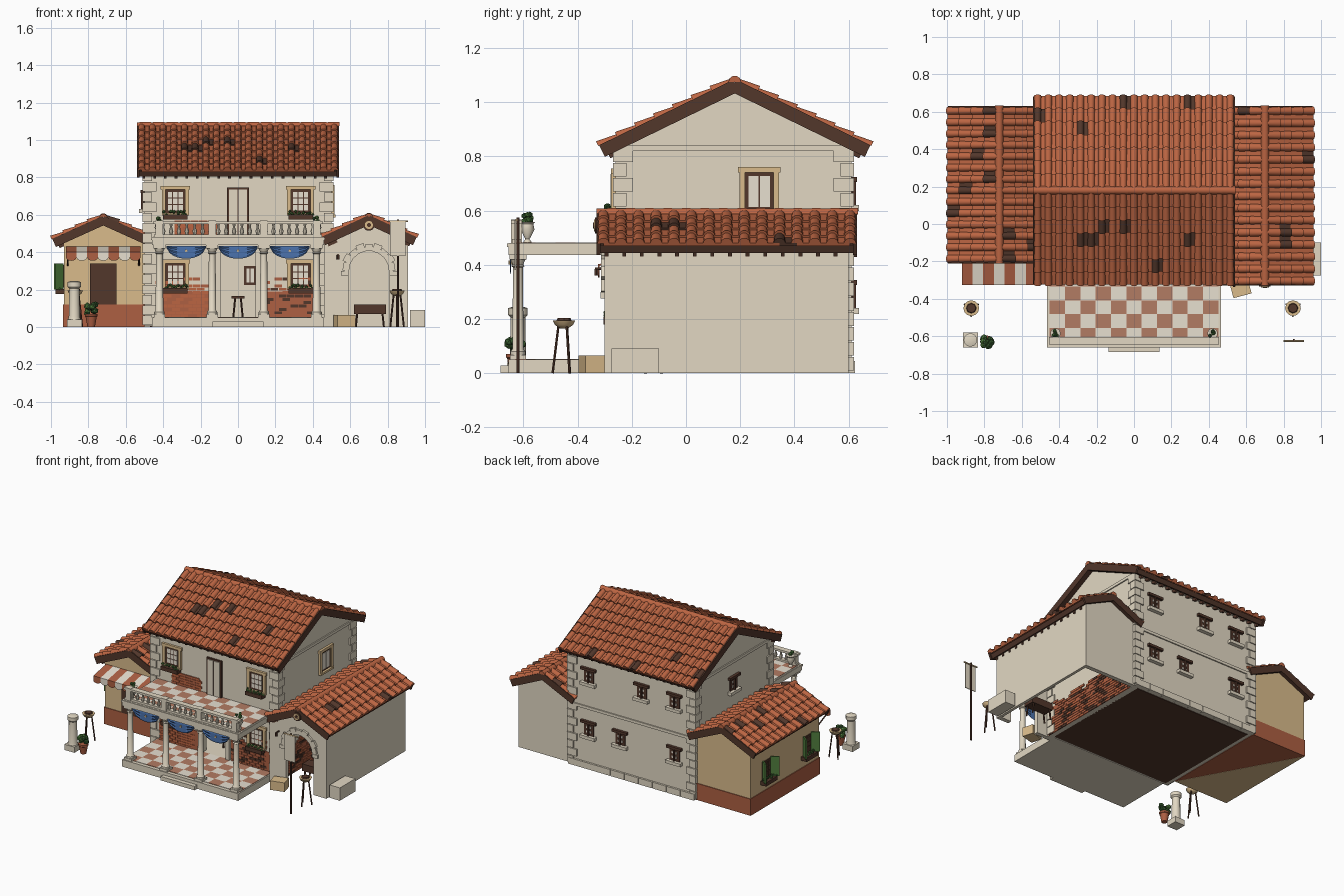
import bpy, bmesh, math, random
from mathutils import Matrix, Vector as V

if "Cube" in bpy.data.objects:
    bpy.data.objects.remove(bpy.data.objects["Cube"])

random.seed(4)
PALETTE = [("stone", (0.76, 0.685, 0.545)), ("roof_tile", (0.50, 0.13, 0.055)), ("dark_wood", (0.085, 0.038, 0.024)),
           ("ochre", (0.70, 0.50, 0.26)), ("brick", (0.42, 0.115, 0.055)), ("pale_terracotta", (0.45, 0.20, 0.125)),
           ("green", (0.085, 0.22, 0.05)), ("blue", (0.07, 0.17, 0.42)), ("white", (0.82, 0.76, 0.65)),
           ("leaf", (0.04, 0.11, 0.03))]
MATS = []
for n, c in PALETTE:
    m = bpy.data.materials.new(n)
    m.diffuse_color = (*c, 1)
    m.use_nodes = True
    m.node_tree.nodes["Principled BSDF"].inputs["Base Color"].default_value = m.diffuse_color
    MATS.append(m)
STONE, TILE, WOOD, OCHRE, BRICK, PALE, GREEN, BLUE, WHITE, LEAF = range(10)
parts, I4 = {}, Matrix.Identity(4)


def bm_of(name):
    return parts.setdefault(name, bmesh.new())


def face(bm, vs, mat):
    bm.faces.new(vs).material_index = mat


def box(name, x0, x1, y0, y1, z0, z1, mat, M=I4):
    bm = bm_of(name)
    T = Matrix.Translation(((x0 + x1) / 2, (y0 + y1) / 2, (z0 + z1) / 2)) @ Matrix.Diagonal((x1 - x0, y1 - y0, z1 - z0, 1))
    for v in bmesh.ops.create_cube(bm, size=1, matrix=M @ T)["verts"]:
        for f in v.link_faces:
            f.material_index = mat


def loft(name, rings, mat, closed=True, caps=True):
    bm = bm_of(name)
    R = [[bm.verts.new(p) for p in r] for r in rings]
    n = len(R[0])
    for a, b in zip(R, R[1:]):
        for i in range(n if closed else n - 1):
            face(bm, (a[i], a[(i + 1) % n], b[(i + 1) % n], b[i]), mat)
    if caps:
        face(bm, R[0], mat)
        face(bm, R[-1], mat)


def lathe(name, x, y, prof, mat, seg=12):
    loft(name, [[(x + r * math.cos(k * math.tau / seg), y + r * math.sin(k * math.tau / seg), z)
                 for k in range(seg)] for r, z in prof], mat)


def rod(name, p, q, r, mat, seg=6):
    p, q = V(p), V(q)
    Q = (q - p).to_track_quat('Z', 'Y')
    ring = [Q @ V((r * math.cos(k * math.tau / seg), r * math.sin(k * math.tau / seg), 0)) for k in range(seg)]
    loft(name, [[p + o for o in ring], [q + o for o in ring]], mat)


def leaves(name, x, y, z, r, n=7):
    for _ in range(n):
        o = V([random.uniform(-r, r) for _ in range(3)]) * 0.7
        s = bmesh.ops.create_icosphere(bm_of(name), subdivisions=1, radius=r * 0.55, matrix=Matrix.Translation(V((x, y, z)) + o))
        mat = random.choice((GREEN, LEAF))
        for v in s["verts"]:
            for f in v.link_faces:
                f.material_index = mat


def wall(x, y, deg):  # local -y points out of the wall
    return Matrix.Translation((x, y, 0)) @ Matrix.Rotation(math.radians(deg), 4, 'Z')


def frame(o, u, d, n):
    M = Matrix((u, d, n)).transposed().to_4x4()
    M.translation = o
    return M


# --- tiled roofs: deck, pan tiles, half-round cover tiles, ridge caps, rafters
def half_tile(name, M, a, b0, b1, r0, r1, z0, z1, mat):
    arc = [(math.cos(k * math.pi / 5), math.sin(k * math.pi / 5)) for k in range(6)]
    loft(name, [[M @ V((a + r * c, b, z + r * s)) for c, s in arc] for r, b, z in ((r0, b0, z0), (r1, b1, z1))],
         mat, closed=False)


def slope(name, o, u, h, L, run, drop, cols, rows):
    u, d = V(u), V(h) * run - V((0, 0, drop))
    S = d.length
    d.normalize()
    n = u.cross(d)
    M = frame(V(o), u, d, n if n.z > 0 else -n)
    box(name + "_deck", 0, L, 0, S, -0.032, 0, WOOD, M)
    for a in (0, L - 0.014):
        box(name + "_barge", a, a + 0.014, 0, S + 0.008, -0.036, 0.012, WOOD, M)
    w, t = (L - 0.05) / cols, S / rows
    for r in range(rows):
        b0, b1 = r * t, (r + 1) * t + 0.012
        for c in range(cols + 1):
            a = 0.025 + c * w
            mat = WOOD if random.random() < 0.04 else TILE
            half_tile(name + "_tiles", M, a, b0, b1, w * 0.31, w * 0.35, 0.002, 0.011, mat)
            if c < cols:
                bm = bm_of(name + "_tiles")
                q = [bm.verts.new(M @ V(p)) for p in ((a, b0, .004), (a + w, b0, .004), (a + w, b1, .013), (a, b1, .013),
                                                     (a + w, b1, .001), (a, b1, .001))]
                face(bm, q[:4], mat)
                face(bm, (q[3], q[2], q[4], q[5]), mat)
    for c in range(cols):
        a = 0.03 + c * w
        box(name + "_rafters", a, a + 0.014, S - 0.06, S - 0.008, -0.05, -0.03, WOOD, M)


def gable_roof(name, o, u, h, L, run, drop, cols, rows):
    for s in (1, -1):
        slope(name, o, u, V(h) * s, L, run, drop, cols, rows)
    M = frame(V(o), V(h), V(u), V((0, 0, 1)))
    k = round(L / 0.07)
    for i in range(k):
        half_tile(name + "_ridge", M, 0, i * L / k, (i + 1) * L / k + 0.004, 0.021, 0.023, 0.002, 0.003, TILE)


gable_roof("main_roof", (-0.54, 0.18, 1.072), (1, 0, 0), (0, 1, 0), 1.08, 0.488, 0.238, 18, 7)
gable_roof("right_roof", (0.70, -0.33, 0.585), (0, 1, 0), (1, 0, 0), 0.96, 0.243, 0.112, 14, 4)
gable_roof("left_roof", (-0.72, -0.21, 0.582), (0, 1, 0), (1, 0, 0), 0.84, 0.261, 0.118, 13, 4)

# --- house bodies
prof = [(-0.26, 0.004), (0.61, 0.004), (0.61, 0.84), (0.18, 1.045), (-0.26, 0.835)]
loft("main_house", [[(x, y, z) for y, z in prof] for x in (-0.5, 0.5)], STONE)
prof = [(0.46, 0), (0.91, 0), (0.91, 0.455), (0.70, 0.555), (0.46, 0.445)]
loft("right_wing", [[(x, y, z) for x, z in prof] for y in (-0.30, 0.60)], STONE)
prof = [(-0.93, 0.12), (-0.5, 0.12), (-0.5, 0.452), (-0.72, 0.555), (-0.93, 0.46)]
loft("left_wing", [[(x, y, z) for x, z in prof] for y in (-0.18, 0.60)], OCHRE)
box("left_wing_base", -0.935, -0.5, -0.185, 0.605, 0.001, 0.12, BRICK)
loft("left_wing_ground", [[(-0.5, -0.185, z), (-0.935, 0.605, z), (-0.935, -0.185, z)] for z in (0, 0.002)], OCHRE)
box("main_floor", -0.47, 0.47, -0.24, 0.58, 0, 0.004, WOOD)
# openings: doorway, rooms and arch
box("cut_room", -0.42, 0.42, -0.22, 0.56, 0.05, 0.44, STONE)
box("cut_door", -0.097, 0.097, -0.4, -0.2, 0.05, 0.42, STONE)
box("cut_wing", 0.502, 0.89, -0.27, 0.57, -0.1, 0.435, STONE)
arch = [(0.81, -0.1)] + [(0.70 + 0.11 * math.cos(k * math.pi / 12), 0.30 + 0.11 * math.sin(k * math.pi / 12)) for k in range(13)] + [(0.59, -0.1)]
loft("cut_arch", [[(x, y, z) for x, z in arch] for y in (-0.4, -0.2)], STONE)
# arch stones, roundel and wall lamp
for k in range(9):
    M = Matrix.Translation((0.70, -0.30, 0.30)) @ Matrix.Rotation(-math.pi * (k + 0.5) / 9, 4, 'Y')
    box("arch_stones", 0.105, 0.14 + 0.01 * (k % 2), -0.014, 0.02, -0.022, 0.022, STONE, M)
for x in (0.57, 0.83):
    box("arch_imposts", x - 0.02, x + 0.02, -0.316, -0.28, 0.275, 0.30, STONE)
for r, d, m in ((0.031, 0.035, WOOD), (0.022, 0.039, OCHRE), (0.011, 0.043, WOOD)):
    rod("roundel", (0.70, -0.29, 0.545), (0.70, -0.30 - d, 0.545), r, m, 14)
rod("wall_lamp", (0.535, -0.30, 0.385), (0.535, -0.335, 0.385), 0.005, WOOD)
rod("wall_lamp", (0.535, -0.33, 0.36), (0.535, -0.33, 0.385), 0.008, WOOD)

# --- quoins, plinth and string courses
for x, y, sx, sy in ((-.5, -.26, 1, 1), (.5, -.26, -1, 1), (-.5, .61, 1, -1), (.5, .61, -1, -1)):
    for i in range(15):
        z = 0.01 + i * 0.055
        a, b = (0.065, 0.04) if i % 2 else (0.04, 0.065)
        X, Y = sorted((x - sx * 0.01, x + sx * a)), sorted((y - sy * 0.01, y + sy * b))
        box("quoins", *X, *Y, z, z + 0.05, STONE)
for z0, z1, t in ((0.425, 0.445, 0.008), (0.82, 0.84, 0.008)):
    box("string_course", -0.5, 0.5, 0.60, 0.61 + t, z0, z1, STONE)
    for s in (-1, 1):
        box("string_course", s * 0.5 - t, s * 0.5 + t, -0.26, 0.61, z0, z1, STONE)
for i in range(9):
    box("plinth_stones", -0.5 + i / 9, -0.503 + (i + 1) / 9, 0.60, 0.624, 0, 0.045, STONE)

# --- windows
def window(M, a, z, w, h, trim=None, planter=False, n=3, lintel=False, shutters=False):
    if trim is not None:
        t = 0.02
        for x0, x1, z0, z1 in ((a - w/2 - t, a - w/2, z, z + h), (a + w/2, a + w/2 + t, z, z + h), (a - w/2 - t - .006, a + w/2 + t + .006, z + h, z + h + t)):
            box("window_trim", x0, x1, -0.016, 0.005, z0, z1, trim, M)
        box("window_trim", a - w/2 - t, a + w/2 + t, -0.022, 0.005, z - 0.014, z, trim, M)
    box("window_frames", a - w/2, a + w/2, -0.006, 0.005, z, z + h, WOOD, M)
    for i in range(n):
        for j in range(1 if n == 2 and not lintel else n):
            g, k = (w - 0.02) / n, (h - 0.02) / (1 if n == 2 and not lintel else n)
            x0, z0 = a - w/2 + 0.01 + i * g, z + 0.01 + j * k
            b = 0.009 if lintel else 0.0025
            box("window_panes", x0 + b, x0 + g - b, -0.009, 0, z0 + b, z0 + k - b, WOOD if shutters else WHITE, M)
    if lintel:
        box("lintels", a - w/2 - 0.02, a + w/2 + 0.02, -0.02, 0, z + h, z + h + 0.018, WOOD, M)
        box("sills", a - w/2 - 0.02, a + w/2 + 0.02, -0.028, 0, z - 0.022, z, STONE, M)
        box("window_bars", a - 0.005, a + 0.005, -0.018, 0, z, z + h, WOOD, M)
    if planter:
        box("planters", a - 0.065, a + 0.065, -0.045, 0, z - 0.035, z - 0.008, WOOD, M)
        for k in range(6):
            p = M @ V((a - 0.055 + k * 0.022, -0.028, z))
            leaves("planter_leaves", *p, 0.014, 3)
    for s in (-1, 1) if shutters else ():
        H = M @ Matrix.Translation((a + s * w/2, -0.002, 0)) @ Matrix.Rotation(-s * math.radians(50), 4, 'Z')
        box("shutters", min(0, s * .058), max(0, s * .058), -0.01, 0, z - .01, z + h + .01, GREEN, H)


FRONT, BACK = wall(0, -0.26, 0), wall(0, 0.61, 180)
for x in (-0.335, 0.335):
    for z in (0.61, 0.215):
        window(FRONT, x, z, 0.105, 0.125, OCHRE, planter=True)
for x, z in ((.34, .62), (-.08, .62), (-.34, .62), (.34, .24), (.09, .24), (-.34, .24)):
    window(BACK, -x, z, 0.078, 0.085, lintel=True, n=2)
window(wall(0.5, 0, 90), 0.27, 0.60, 0.105, 0.14, OCHRE, n=2)
window(wall(-0.5, 0, -90), -0.18, 0.63, 0.078, 0.085, lintel=True, n=2)
for y in (0.42, -0.04):
    window(wall(-0.93, 0, -90), -y, 0.21, 0.09, 0.12, planter=True, shutters=True)
window(wall(0, 0.56, 0), 0.065, 0.225, 0.065, 0.10, n=2)

# --- doors
box("balcony_door", -0.06, 0.06, -0.272, -0.25, 0.48, 0.745, WOOD)
for s in (-1, 1):
    box("balcony_door_leaves", s * .026 - .023, s * .026 + .023, -0.278, -0.26, 0.485, 0.735, STONE)
box("wing_door", -0.79, -0.65, -0.19, -0.17, 0.12, 0.34, WOOD)
for s in (-1, 1):
    box("doorway_trim", s * .108 - .014, s * .108 + .014, -0.274, -0.25, 0.05, 0.42, STONE)

# --- exposed brickwork beside the doorway, on the balcony and inside the right wing
def bricks(M, a0, a1, z0, z1, mats, fall=0.1):
    for r in range(int((z1 - z0) / 0.018)):
        for c in range(int((a1 - a0) / 0.044)):
            if random.random() < 1.45 - r * fall:
                a, z = a0 + c * 0.044 + (r % 2) * 0.02, z0 + r * 0.018
                box("brickwork", a, a + 0.041, -0.007, 0, z, z + 0.0155, random.choice(mats), M)


for a0, mats in ((-0.44, (TILE, TILE, BRICK)), (0.13, (BRICK, BRICK, BRICK, WOOD))):
    box("brick_backing", a0, a0 + 0.31, -0.264, -0.25, 0.05, 0.19, BRICK)
    bricks(FRONT, a0, a0 + 0.30, 0.05, 0.27, mats)
box("balcony_brick_backing", -0.34, -0.11, -0.264, -0.25, 0.483, 0.56, TILE)
bricks(FRONT, -0.34, -0.11, 0.483, 0.58, (TILE, BRICK))
box("inner_brick_backing", 0.49, 0.504, -0.26, 0.56, 0, 0.20, BRICK)
bricks(wall(0.502, 0, 90), -0.25, 0.55, 0.0, 0.25, (BRICK, BRICK, TILE, WOOD), 0.07)

# --- portico: platform, step, balcony slab, chequered floors
box("platform", -0.46, 0.46, -0.655, -0.25, 0, 0.05, STONE)
box("step", -0.135, 0.135, -0.685, -0.65, 0, 0.028, STONE)
box("balcony_slab", -0.46, 0.46, -0.655, -0.25, 0.437, 0.48, STONE)
box("balcony_cornice", -0.464, 0.464, -0.660, -0.25, 0.465, 0.478, STONE)
for z in (0.05, 0.48):
    for i in range(11):
        for j in range(5):
            x, y = -0.451 + i * 0.082, -0.63 + j * 0.074
            box("floor_tiles", x, x + 0.082, y, y + 0.074, z, z + 0.003, WHITE if (i + j) % 2 else PALE)
COLS = (-0.42, -0.138, 0.138, 0.42)
for x in COLS:
    box("column_blocks", x - .03, x + .03, -0.65, -0.59, 0.05, 0.068, STONE)
    box("column_blocks", x - .032, x + .032, -0.652, -0.588, 0.42, 0.438, STONE)
    lathe("columns", x, -0.62, [(.028, .068), (.028, .08), (.021, .088), (.018, .39), (.024, .395), (.02, .402), (.028, .42)], STONE)
    box("balustrade", x - .02, x + .02, -0.645, -0.605, 0.48, 0.568, STONE)
box("balustrade", -0.45, 0.45, -0.642, -0.608, 0.48, 0.495, STONE)
box("balustrade", -0.455, 0.455, -0.645, -0.605, 0.55, 0.565, STONE)
for i in range(20):
    lathe("balusters", -0.40 + i * 0.0421, -0.625, [(.007, .493), (.012, .512), (.005, .535), (.009, .552)], STONE, 8)
# blue swags under the balcony
for cx in (-0.277, 0, 0.277):
    rows = []
    for r in range(7):
        t = r / 6
        rows.append([(cx + 0.105 * s / 6, -0.646 - 0.004 * (r % 2), 0.434 - 0.068 * t * math.sqrt(1.03 - (s / 6) ** 2)) for s in range(-6, 7)])
    loft("swags", rows, BLUE, closed=False, caps=False)
    rod("swag_badges", (cx, -0.64, 0.408), (cx, -0.655, 0.408), 0.007, OCHRE, 8)

# --- striped awning with rounded valance tabs
for i in range(7):
    x, m = -0.92 + i * 0.057, WHITE if i % 2 else BRICK
    pts = [(-0.18, 0.43), (-0.325, 0.402), (-0.325, 0.372), (-0.319, 0.372), (-0.319, 0.396), (-0.18, 0.423)]
    loft("awning", [[(k, y, z) for y, z in pts] for k in (x, x + 0.057)], m)
    tab = [(x + 0.0285 - 0.0285 * math.cos(k * math.pi / 6), 0.372 - 0.018 * math.sin(k * math.pi / 6)) for k in range(7)]
    loft("awning", [[(a, y, z) for a, z in tab] for y in (-0.325, -0.319)], m)
for x in (-0.91, -0.53):
    rod("awning_arms", (x, -0.18, 0.33), (x, -0.315, 0.39), 0.005, WOOD)

# --- plants and pots
for x in (-0.42, 0.42):
    lathe("balcony_urns", x, -0.585, [(.018, .48), (.008, .495), (.026, .53), (.022, .55), (.028, .558)], STONE)
    leaves("urn_plants", x, -0.585, 0.572, 0.02)
lathe("garden_pot", -0.785, -0.63, [(.02, 0), (.03, .055), (.034, .058), (.034, .07)], BRICK)
leaves("garden_plant", -0.785, -0.63, 0.095, 0.034, 12)

# --- yard furniture: pillar, braziers, banner, crate, block, tables
box("pillar_base", -0.915, -0.835, -0.66, -0.58, 0, 0.04, STONE)
lathe("pillar", -0.875, -0.62, [(.034, .04), (.03, .055), (.027, .205), (.036, .215), (.036, .24), (.02, .245)], STONE)
for x in (-0.87, 0.85):
    for k in range(3):
        c, s = math.cos(k * 2.094 + 0.5), math.sin(k * 2.094 + 0.5)
        rod("brazier_legs", (x + .042 * c, -.45 + .042 * s, 0), (x + .02 * c, -.45 + .02 * s, .18), 0.005, WOOD)
    lathe("brazier_bowls", x, -0.45, [(.014, .165), (.033, .178), (.042, .195)], OCHRE)
    lathe("brazier_coals", x, -0.45, [(.03, .19), (.024, .203)], WOOD, 8)
rod("banner_pole", (0.855, -0.62, 0), (0.855, -0.62, 0.575), 0.006, WOOD)
rod("banner_bar", (0.80, -0.625, 0.565), (0.91, -0.625, 0.565), 0.005, OCHRE)
box("banner", 0.812, 0.895, -0.632, -0.627, 0.38, 0.565, STONE)
box("crate", -0.05, 0.05, -0.04, 0.04, 0, 0.065, OCHRE, wall(0.57, -0.345, 15))
box("stone_block", 0.92, 1.0, -0.275, -0.10, 0, 0.092, STONE)
for n, x, y, z, w, h, t in (("bench", 0.705, -0.12, 0, 0.085, 0.12, 0.05), ("hall_table", 0.0, -0.1, 0.05, 0.035, 0.115, 0.012)):
    box(n, x - w, x + w, y - .04, y + .04, z + h - t, z + h, WOOD)
    for sx in (-1, 1):
        for sy in (-1, 1):
            rod(n, (x + sx * (w - .01), y + sy * .03, z), (x + sx * (w - .02), y + sy * .03, z + h - t / 2), 0.006, WOOD)

# --- turn parts into objects
SMOOTH = ("columns", "balusters", "balcony_urns", "garden_pot", "pillar", "brazier_bowls", "swags")
for name, bm in parts.items():
    bmesh.ops.recalc_face_normals(bm, faces=bm.faces)
    used = sorted({f.material_index for f in bm.faces})
    for f in bm.faces:
        if name == "swags" and f.normal.y > 0:
            f.normal_flip()
        f.material_index = used.index(f.material_index)
    me = bpy.data.meshes.new(name)
    bm.to_mesh(me)
    for i in used:
        me.materials.append(MATS[i])
    ob = bpy.data.objects.new(name, me)
    bpy.context.collection.objects.link(ob)
    if name in SMOOTH or name.endswith(("_tiles", "_ridge")) and name != "floor_tiles":
        with bpy.context.temp_override(object=ob, active_object=ob, selected_objects=[ob], selected_editable_objects=[ob]):
            bpy.ops.object.shade_smooth_by_angle(angle=math.radians(40))
for target, cuts in (("main_house", ("cut_room", "cut_door")), ("right_wing", ("cut_wing", "cut_arch"))):
    for c in cuts:
        cutter = bpy.data.objects[c]
        cutter.hide_render = True
        cutter.display_type = 'WIRE'
        mod = bpy.data.objects[target].modifiers.new(c, 'BOOLEAN')
        mod.object, mod.operation, mod.solver = cutter, 'DIFFERENCE', 'EXACT'
